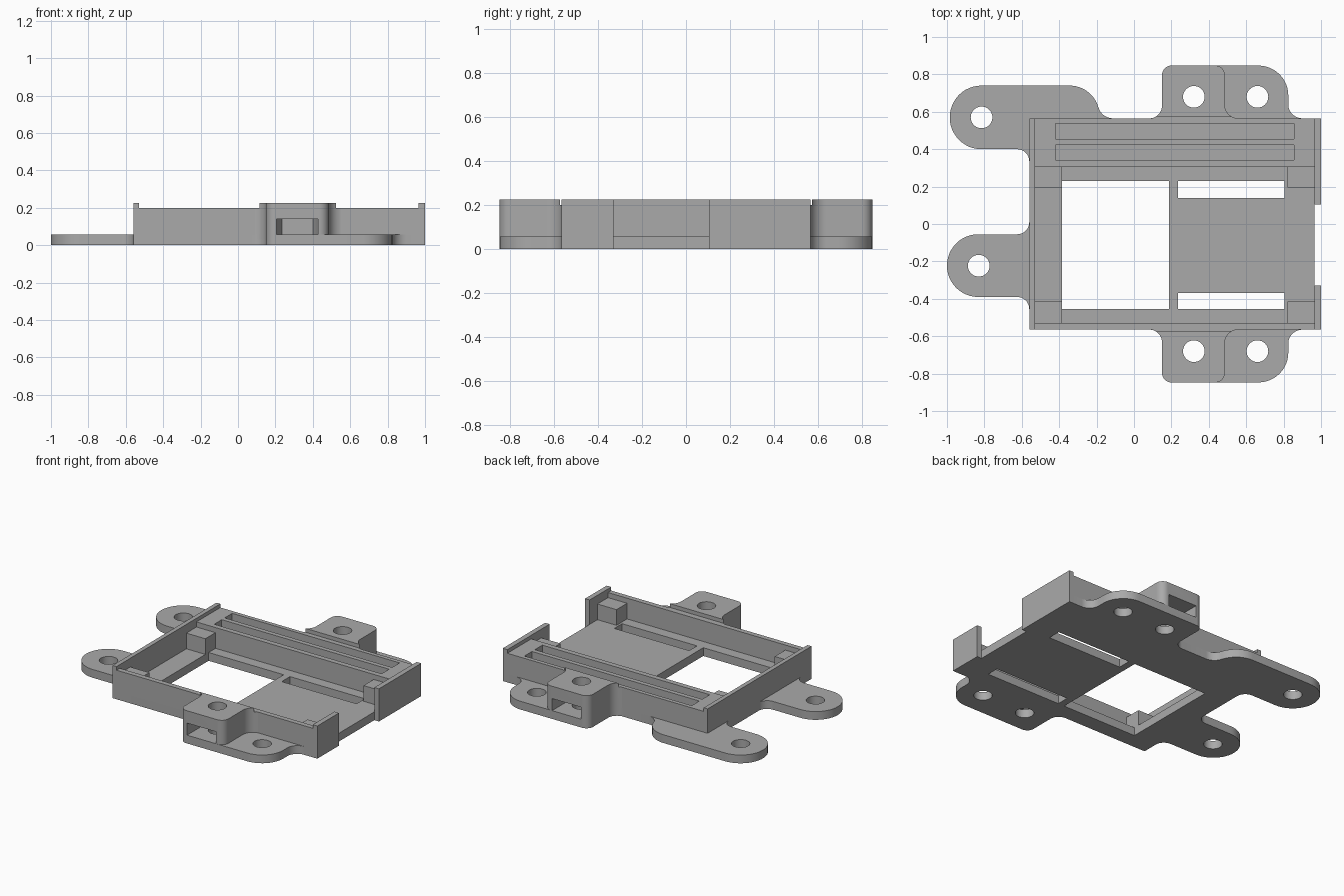
import bpy, bmesh, math
from mathutils import Vector

cube = bpy.data.objects.get("Cube")
if cube:
    bpy.data.objects.remove(cube, do_unlink=True)

grey = bpy.data.materials.new("plain grey")
grey.use_nodes = True
GREY = (0.4, 0.4, 0.4, 1)
grey.diffuse_color = GREY
grey.node_tree.nodes["Principled BSDF"].inputs["Base Color"].default_value = GREY

FLOOR, WALL, LIP = 0.057, 0.2, 0.225
HOLE_R = 0.058


def rounded(corners):
    """Outline with each (x, y, radius) corner replaced by a tangent arc."""
    out = []
    for i, (x, y, r) in enumerate(corners):
        p = Vector((x, y))
        if r == 0:
            out.append(p)
            continue
        a = (Vector(corners[i - 1][:2]) - p).normalized()
        b = (Vector(corners[(i + 1) % len(corners)][:2]) - p).normalized()
        half = a.angle(b) / 2
        centre = p + (a + b).normalized() * (r / math.sin(half))
        start = p + a * (r / math.tan(half)) - centre
        end = p + b * (r / math.tan(half)) - centre
        sweep = math.pi - 2 * half
        steps = 12
        for k in range(steps + 1):
            t = k / steps
            out.append(centre + (start * math.sin((1 - t) * sweep)
                                 + end * math.sin(t * sweep)) / math.sin(sweep))
    return out


def prism(name, outline, z0, z1):
    bm = bmesh.new()
    face = bm.faces.new([bm.verts.new((p[0], p[1], z0)) for p in outline])
    top = bmesh.ops.extrude_face_region(bm, geom=[face])["geom"]
    bmesh.ops.translate(bm, vec=(0, 0, z1 - z0),
                        verts=[v for v in top if isinstance(v, bmesh.types.BMVert)])
    bmesh.ops.recalc_face_normals(bm, faces=bm.faces)
    mesh = bpy.data.meshes.new(name)
    bm.to_mesh(mesh)
    bm.free()
    mesh.materials.append(grey)
    obj = bpy.data.objects.new(name, mesh)
    bpy.context.collection.objects.link(obj)
    return obj


def box(name, x0, x1, y0, y1, z0, z1):
    return prism(name, [(x0, y0), (x1, y0), (x1, y1), (x0, y1)], z0, z1)


def drill(x, y):
    turn = math.tau / 32
    ring = [(x + HOLE_R * math.cos(i * turn), y + HOLE_R * math.sin(i * turn))
            for i in range(32)]
    return prism("drill", ring, -0.1, 0.4)


def activate(obj):
    bpy.ops.object.select_all(action="DESELECT")
    obj.select_set(True)
    bpy.context.view_layer.objects.active = obj


def cut(obj, cutters):
    for c in cutters:
        c.hide_render = True
        mod = obj.modifiers.new("cut", "BOOLEAN")
        mod.operation, mod.solver, mod.object = "DIFFERENCE", "EXACT", c
        activate(obj)
        bpy.ops.object.modifier_apply(modifier=mod.name)
        bpy.data.objects.remove(c, do_unlink=True)


def smooth(obj):
    activate(obj)
    bpy.ops.object.shade_smooth_by_angle(angle=math.radians(30))


# Base plate with its mounting ears
Y = 0.565
base = prism("base_plate", rounded([
    (-0.56, -Y, 0), (0.15, -Y, 0.065), (0.15, -0.847, 0.05),
    (0.825, -0.847, 0.16), (0.825, -Y, 0.075), (0.965, -Y, 0),
    (0.965, Y, 0), (0.825, Y, 0.075), (0.825, 0.847, 0.16),
    (0.15, 0.847, 0.05), (0.15, Y, 0.065),
    (-0.17, Y, 0.08), (-0.23, 0.74, 0.16),
    (-0.985, 0.74, 0.169), (-0.985, 0.4, 0.169), (-0.56, 0.4, 0.065),
    (-0.56, -0.055, 0.065), (-1, -0.055, 0.167),
    (-1, -0.39, 0.167), (-0.56, -0.39, 0.065)]), 0, FLOOR)
holes = [(-0.815, 0.57), (-0.83, -0.223)]
holes += [(x, s * 0.68) for x in (0.32, 0.66) for s in (-1, 1)]
cut(base, [drill(*h) for h in holes] + [
    box("window", -0.385, 0.187, -0.455, 0.23, -0.1, 0.1),
    box("rear_vent", 0.235, 0.805, 0.14, 0.23, -0.1, 0.1),
    box("front_vent", 0.235, 0.805, -0.455, -0.37, -0.1, 0.1)])
smooth(base)

# Tray walls
box("left_rail_wall", -0.56, -0.53, -Y, Y, FLOOR, LIP)
box("front_wall", -0.53, 0.965, -Y, -0.53, FLOOR, WALL)
box("end_wall_front", 0.965, 1, -Y, -0.33, 0, LIP)
box("end_wall_rear", 0.965, 1, 0.105, Y, 0, LIP)

# Thick rear wall with two long pockets
rear = box("rear_wall", -0.53, 0.965, 0.305, Y, FLOOR, WALL)
cut(rear, [box("pocket", -0.42, 0.855, y0, y0 + 0.082, FLOOR + 0.003, 0.3)
           for y0 in (0.341, 0.455)])

# Support blocks in the four inner corners
for x0, side in ((-0.53, "left"), (0.82, "right")):
    for y0, y1, end in ((-0.53, -0.415, "front"), (0.195, 0.305, "rear")):
        box(f"support_block_{end}_{side}", x0, x0 + 0.145, y0, y1, FLOOR, 0.165)

# Raised screw bosses with tapered nut pockets, front and rear
for s, end in ((-1, "front"), (1, "rear")):
    boss = prism("screw_boss_" + end, rounded([
        (x, s * y, r) for x, y, r in (
            (0.07, 0.55, 0), (0.07, 0.564, 0), (0.15, 0.564, 0.07),
            (0.15, 0.847, 0.05), (0.485, 0.847, 0.05),
            (0.485, 0.564, 0.075), (0.57, 0.564, 0), (0.57, 0.55, 0))]),
        0.03, LIP)
    nut = prism("nut_pocket", [(x, s * y) for x, y in (
        (0.205, 0.9), (0.205, 0.66), (0.235, 0.59),
        (0.4, 0.59), (0.427, 0.66), (0.427, 0.9))], 0.05, 0.14)
    y0, y1 = sorted((s * 0.5, s * 0.573))
    cut(boss, [drill(0.32, s * 0.68), nut,
               box("lip_trim", 0, 0.7, y0, y1, WALL - 0.001, 0.3)])
    smooth(boss)
